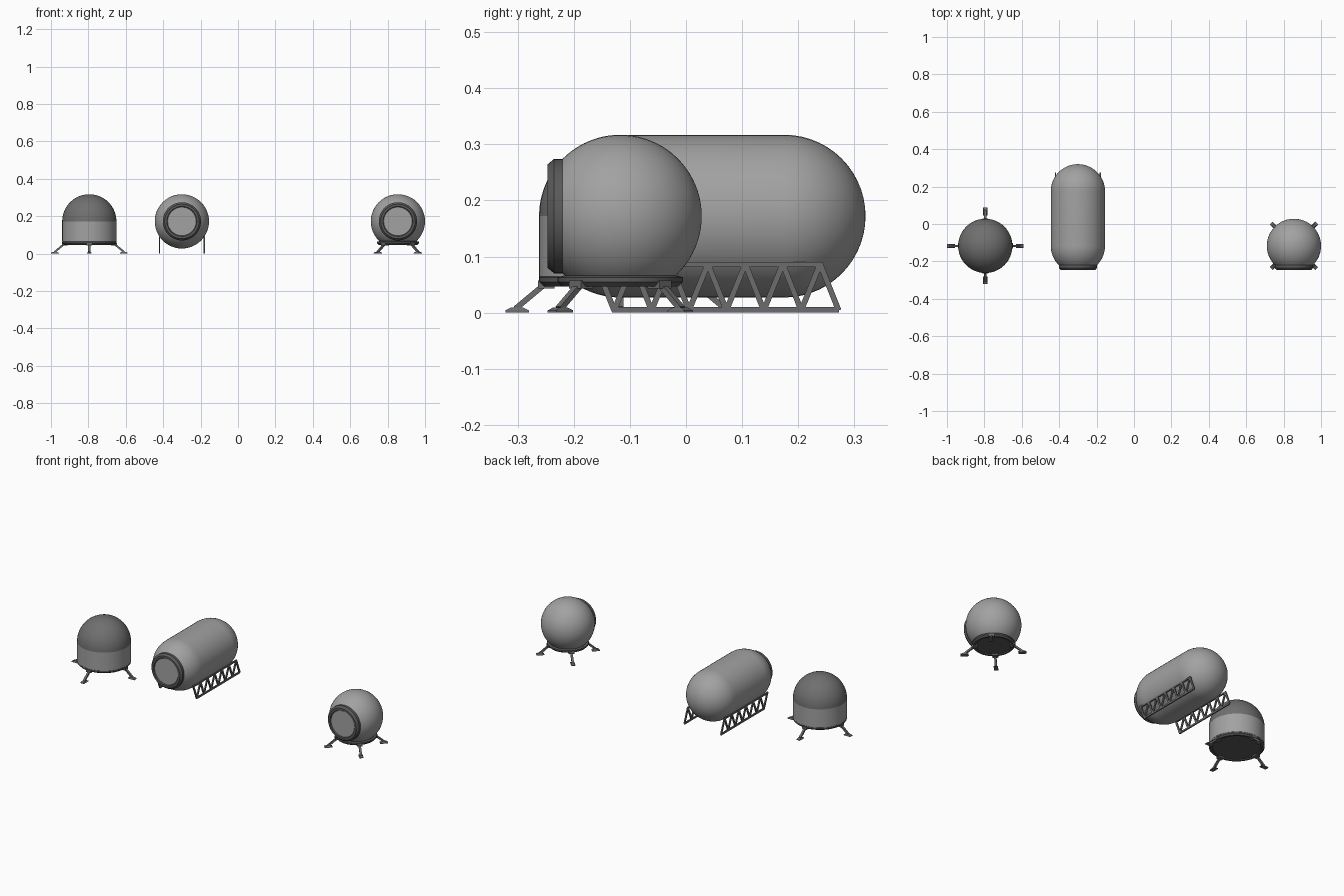
import bpy, bmesh, math
from mathutils import Matrix, Vector

if "Cube" in bpy.data.objects:
    bpy.data.objects.remove(bpy.data.objects["Cube"])

R, ZC, YC = 0.145, 0.172, -0.117      # hull radius, hull centre height, shared y


def material(name, v):
    m = bpy.data.materials.new(name)
    m.diffuse_color = (v, v, v, 1)
    m.use_nodes = True
    m.node_tree.nodes["Principled BSDF"].inputs["Base Color"].default_value = m.diffuse_color
    return m


HULL = material("hull grey", 0.36)
ROOF = material("roof dark grey", 0.16)
FRAME = material("frame grey", 0.15)
TRIM = material("trim charcoal", 0.1)


def finish(name, bm, mat, smooth=True):
    bmesh.ops.remove_doubles(bm, verts=bm.verts, dist=1e-5)
    bmesh.ops.recalc_face_normals(bm, faces=bm.faces)
    me = bpy.data.meshes.new(name)
    bm.to_mesh(me)
    bm.free()
    me.materials.append(mat)
    if smooth:
        for p in me.polygons:
            p.use_smooth = True
        me.set_sharp_from_angle(angle=math.radians(32))
    ob = bpy.data.objects.new(name, me)
    bpy.context.collection.objects.link(ob)
    return ob


def lathe(name, profile, mat, matrix, cut_z=None):
    """Spin an (r, z) profile around z, then place it."""
    bm = bmesh.new()
    vs = [bm.verts.new((r, 0, z)) for r, z in profile]
    es = [bm.edges.new(p) for p in zip(vs, vs[1:])]
    bmesh.ops.spin(bm, geom=vs + es, cent=(0, 0, 0), axis=(0, 0, 1),
                   angle=math.tau, steps=48, use_merge=True)
    bm.transform(matrix)
    if cut_z is not None:
        bmesh.ops.remove_doubles(bm, verts=bm.verts, dist=1e-5)
        bmesh.ops.bisect_plane(bm, geom=bm.verts[:] + bm.edges[:] + bm.faces[:],
                               plane_co=(0, 0, cut_z), plane_no=(0, 0, -1), clear_outer=True)
    return finish(name, bm, mat)


def arc(a0, a1, offset=0.0, n=14):
    """Hull circle points, angle measured from the equator in degrees."""
    return [(R * math.cos(math.radians(a0 + (a1 - a0) * i / n)),
             offset + R * math.sin(math.radians(a0 + (a1 - a0) * i / n))) for i in range(n + 1)]


def prism(bm, a, b, w, t, side):
    """Rectangular bar from a to b; w across, t along the side vector."""
    a, b, side = Vector(a), Vector(b), Vector(side).normalized()
    across = (b - a).normalized().cross(side) * w / 2
    s = side * t / 2
    ring = [[bm.verts.new(p + i * across + j * s)
             for i, j in ((1, 1), (-1, 1), (-1, -1), (1, -1))] for p in (a, b)]
    for k in range(4):
        bm.faces.new((ring[0][k], ring[0][(k + 1) % 4], ring[1][(k + 1) % 4], ring[1][k]))
    bm.faces.new(ring[0])
    bm.faces.new(ring[1])


def place_y(x):
    """Lathe axis z becomes -y (forward)."""
    return Matrix.Translation((x, YC, ZC)) @ Matrix.Rotation(math.pi / 2, 4, 'X')


def port(name, x):
    """Front docking collar and hatch plate."""
    m = place_y(x)
    lathe(name + "_collar", [(0.096, 0.098), (0.102, 0.103), (0.102, 0.118), (0.092, 0.130),
                             (0.080, 0.130), (0.076, 0.123)], TRIM, m)
    lathe(name + "_hatch", [(0.078, 0.123), (0.076, 0.125), (0, 0.125)], HULL, m)


def landing_base(name, x, r, start):
    """Base ring with floor, and four splayed legs with foot pads."""
    m = Matrix.Translation((x, YC, 0))
    lathe(name + "_base_ring", [(r - 0.012, 0.066), (r, 0.063), (r, 0.055), (r - 0.008, 0.047),
                                (r - 0.018, 0.047), (r - 0.02, 0.052), (0, 0.052)], TRIM, m)
    for k in range(4):
        rot = m @ Matrix.Rotation(math.radians(start + 90 * k), 4, 'Z')
        bm = bmesh.new()
        prism(bm, (r - 0.012, 0, 0.052), (r + 0.042, 0, 0.007), 0.010, 0.012, (0, 1, 0))
        prism(bm, (r - 0.028, 0, 0.050), (r + 0.002, 0, 0.050), 0.014, 0.030, (0, 1, 0))
        # tapered foot pad
        c = r + 0.039
        lo = [bm.verts.new((c + i * 0.021, j * 0.011, 0.004 * h))
              for h in (0, 1) for i, j in ((1, 1), (-1, 1), (-1, -1), (1, -1))]
        hi = [bm.verts.new((c + i * 0.011, j * 0.008, 0.009))
              for i, j in ((1, 1), (-1, 1), (-1, -1), (1, -1))]
        v = lo + hi
        for s in (0, 4):
            for q in range(4):
                n = (q + 1) % 4
                bm.faces.new((v[s + q], v[s + n], v[s + 4 + n], v[s + 4 + q]))
        bm.faces.new(v[:4])
        bm.faces.new(v[8:])
        bm.transform(rot)
        finish(f"{name}_leg_{k + 1}", bm, FRAME, False)


# Domed module
XD = -0.795
lathe("dome_wall", [(R - 0.004, 0.06), (R, 0.064), (R, ZC)], HULL, Matrix.Translation((XD, YC, 0)))
lathe("dome_roof", arc(0, 90), ROOF, Matrix.Translation((XD, YC, ZC)))
landing_base("dome", XD, 0.145, 0)

# Long capsule module
XC = -0.3
LONG = 0.292
lathe("capsule_hull", arc(-90, 0, -LONG) + arc(0, 45.5), HULL, place_y(XC))
port("capsule", XC)

# Truss rails under the capsule
h, y0, y1 = 0.4 / 12, -0.161, -0.128
for side in (-1, 1):
    x = XC + side * 0.12
    bm = bmesh.new()
    X = (1, 0, 0)
    T = 0.007
    prism(bm, (x, y0 - 0.004, 0.086), (x, y0 + 0.404, 0.086), 0.009, T, X)
    prism(bm, (x, y1 - 0.004, 0.005), (x, y1 + 0.401, 0.005), 0.010, T, X)
    for k in range(7):
        top, bot = (x, y0 + 2 * h * k, 0.087), (x, y1 + 2 * h * k, 0.004)
        prism(bm, top, bot, 0.010, T * 0.98, X)
        if k < 6:
            prism(bm, bot, (x, y0 + 2 * h * (k + 1), 0.087), 0.010, T * 0.96, X)
    finish("capsule_rail_" + ("left" if side < 0 else "right"), bm, FRAME, False)

# Round module
XS = 0.855
lathe("sphere_hull", arc(-90, 45.5, n=30), HULL, place_y(XS), cut_z=0.06)
port("sphere", XS)
landing_base("sphere", XS, 0.112, 45)
